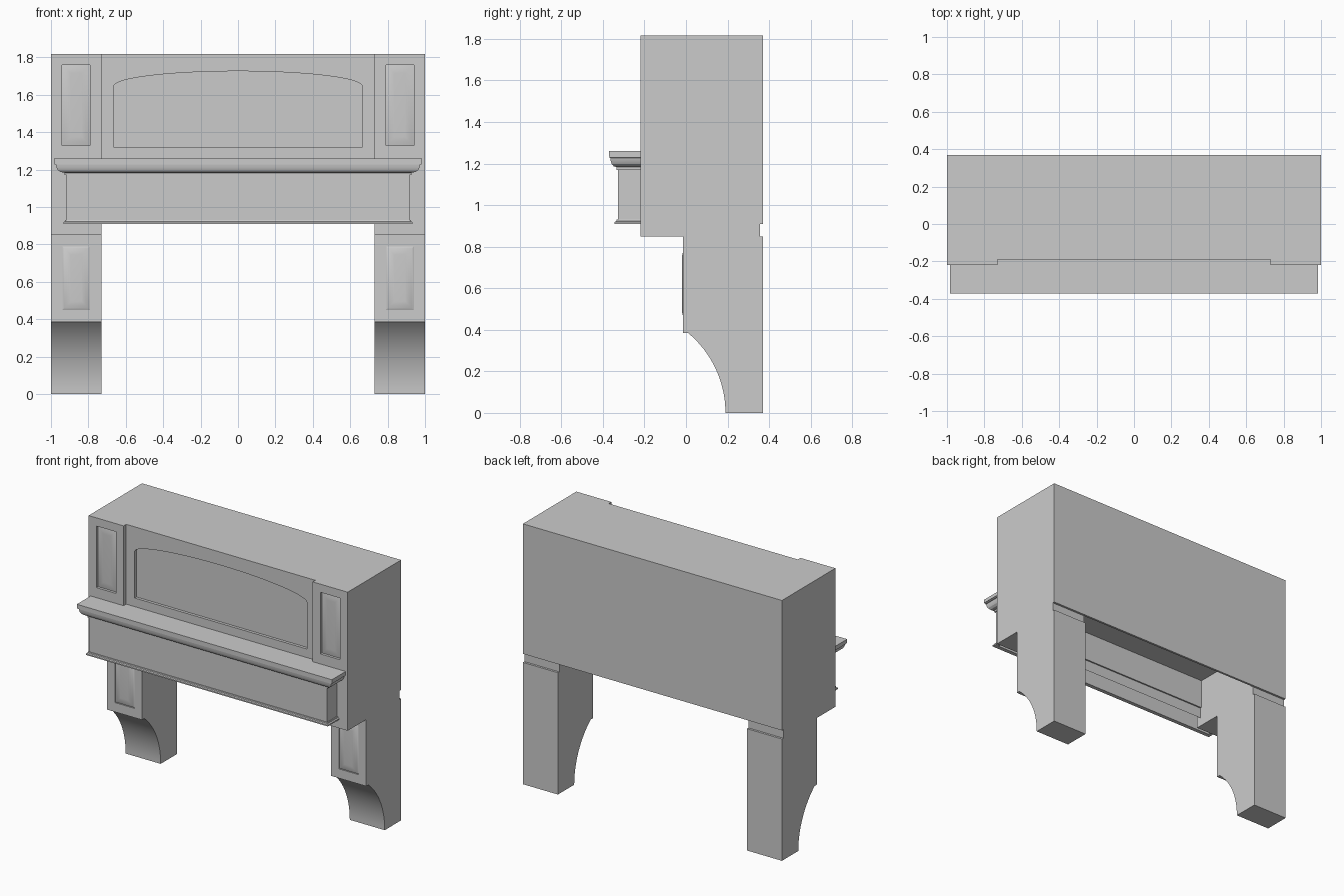
import bpy, bmesh, math

old = bpy.data.objects.get("Cube")
if old:
    bpy.data.objects.remove(old, do_unlink=True)

# Single painted finish
grey = bpy.data.materials.new("painted_grey")
grey.use_nodes = True
COLOUR = (0.6, 0.6, 0.6, 1)
grey.diffuse_color = COLOUR
grey.node_tree.nodes["Principled BSDF"].inputs["Base Color"].default_value = COLOUR


def finish(bm, name):
    bmesh.ops.recalc_face_normals(bm, faces=bm.faces)
    mesh = bpy.data.meshes.new(name)
    bm.to_mesh(mesh)
    bm.free()
    mesh.materials.append(grey)
    obj = bpy.data.objects.new(name, mesh)
    bpy.context.collection.objects.link(obj)
    return obj


def loft(name, rings):
    """Closed solid through matching rings of points, capped at both ends."""
    bm = bmesh.new()
    rows = [[bm.verts.new(p) for p in ring] for ring in rings]
    n = len(rows[0])
    for a, b in zip(rows, rows[1:]):
        for i in range(n):
            j = (i + 1) % n
            bm.faces.new((a[i], a[j], b[j], b[i]))
    bm.faces.new(rows[0])
    bm.faces.new(rows[-1])
    return finish(bm, name)


def extrude_x(name, profile, x0, x1):
    return loft(name, [[(x, y, z) for y, z in profile] for x in (x0, x1)])


def extrude_y(name, profile, y0, y1):
    return loft(name, [[(x, y, z) for x, z in profile] for y in (y0, y1)])


def rect(x0, x1, z0, z1, inset=0):
    return [(x0 + inset, z0 + inset), (x1 - inset, z0 + inset),
            (x1 - inset, z1 - inset), (x0 + inset, z1 - inset)]


def activate(obj):
    bpy.ops.object.select_all(action='DESELECT')
    obj.select_set(True)
    bpy.context.view_layer.objects.active = obj


def carve(obj, outline, front, depth):
    """Sink a panel of the given outline into a front face."""
    cutter = extrude_y("panel_cutter", outline, front - 0.05, front + depth)
    cutter.hide_render = True
    mod = obj.modifiers.new("panel", 'BOOLEAN')
    mod.operation = 'DIFFERENCE'
    mod.solver = 'EXACT'
    mod.object = cutter
    activate(obj)
    bpy.ops.object.modifier_apply(modifier=mod.name)
    bpy.data.objects.remove(cutter, do_unlink=True)


def smooth(obj, degrees=30):
    activate(obj)
    bpy.ops.object.shade_smooth_by_angle(angle=math.radians(degrees))


BACK, TOP, INNER = 0.37, 1.817, 0.73
POST, LEG, CENTRE = -0.219, -0.015, -0.19

# Side posts with curved feet, each with two raised panels
radius = 0.501
sweep = math.asin(0.385 / radius)
foot = [(0.19 - radius + radius * math.cos(sweep * (1 - i / 16)),
         radius * math.sin(sweep * (1 - i / 16))) for i in range(17)]
post_profile = [(BACK, 0), (BACK, 0.85), (0.355, 0.85), (0.355, 0.91),
                (BACK, 0.91), (BACK, TOP), (POST, TOP), (POST, 0.85),
                (LEG, 0.85), (LEG, 0.385)] + foot
for side, s in (("left", 1), ("right", -1)):
    post = extrude_x(side + "_post", post_profile, s * INNER, s)
    x0, x1 = sorted((s * 0.79, s * 0.94))
    for label, z0, z1, front, depth, rise in (
            ("upper", 1.33, 1.76, POST, 0.018, 0.009),
            ("lower", 0.45, 0.79, LEG, 0.008, 0.013)):
        carve(post, rect(x0, x1, z0, z1), front, depth)
        floor = front + depth
        rings = [(0, -0.004), (0, 0)]
        rings += [(0.045 * t, rise * math.sin(t * math.pi / 2))
                  for t in (0.25, 0.5, 0.75, 1)]
        field = loft(f"{side}_{label}_panel",
                     [[(x, floor - h, z) for x, z in rect(x0, x1, z0, z1, inset)]
                      for inset, h in rings])
        smooth(field)
    smooth(post)

# Centre hood, open underneath, with a sunk arched panel
hood_profile = [(BACK, 0.91), (BACK, TOP), (CENTRE, TOP), (CENTRE, 0.985),
                (-0.175, 0.985), (-0.175, 1.19), (0.355, 1.19), (0.355, 0.91)]
hood = extrude_x("centre_hood", hood_profile, -INNER, INNER)
arch = [(-0.665, 1.32), (0.665, 1.32)]
arch += [(0.665 * math.cos(math.pi * i / 40), 1.645 + 0.081 * math.sin(math.pi * i / 40))
         for i in range(41)]
carve(hood, arch, CENTRE, 0.02)
smooth(hood)

# Mantel shelf: hollow frieze with base trim and crown, returned at both ends
mantel_profile = [(-0.012, 1.15), (-0.012, 0.91), (0.016, 0.91), (0.016, 0.919),
                  (0.008, 0.923), (0.006, 0.93), (0, 0.93),
                  (0, 1.17), (0.006, 1.17), (0.006, 1.183), (0.02, 1.187),
                  (0.029, 1.197), (0.034, 1.211), (0.036, 1.226),
                  (0.04, 1.228), (0.04, 1.235), (0.043, 1.235), (0.043, 1.26)]
rings = []
for d, z in mantel_profile:
    x = 0.918 + d * (1.55 if z > 1.16 else 1)
    y = -0.328 - d
    rings.append([(-x, -0.185, z), (-x, y, z), (x, y, z), (x, -0.185, z)])
mantel = loft("mantel_shelf", rings)
smooth(mantel, 25)
